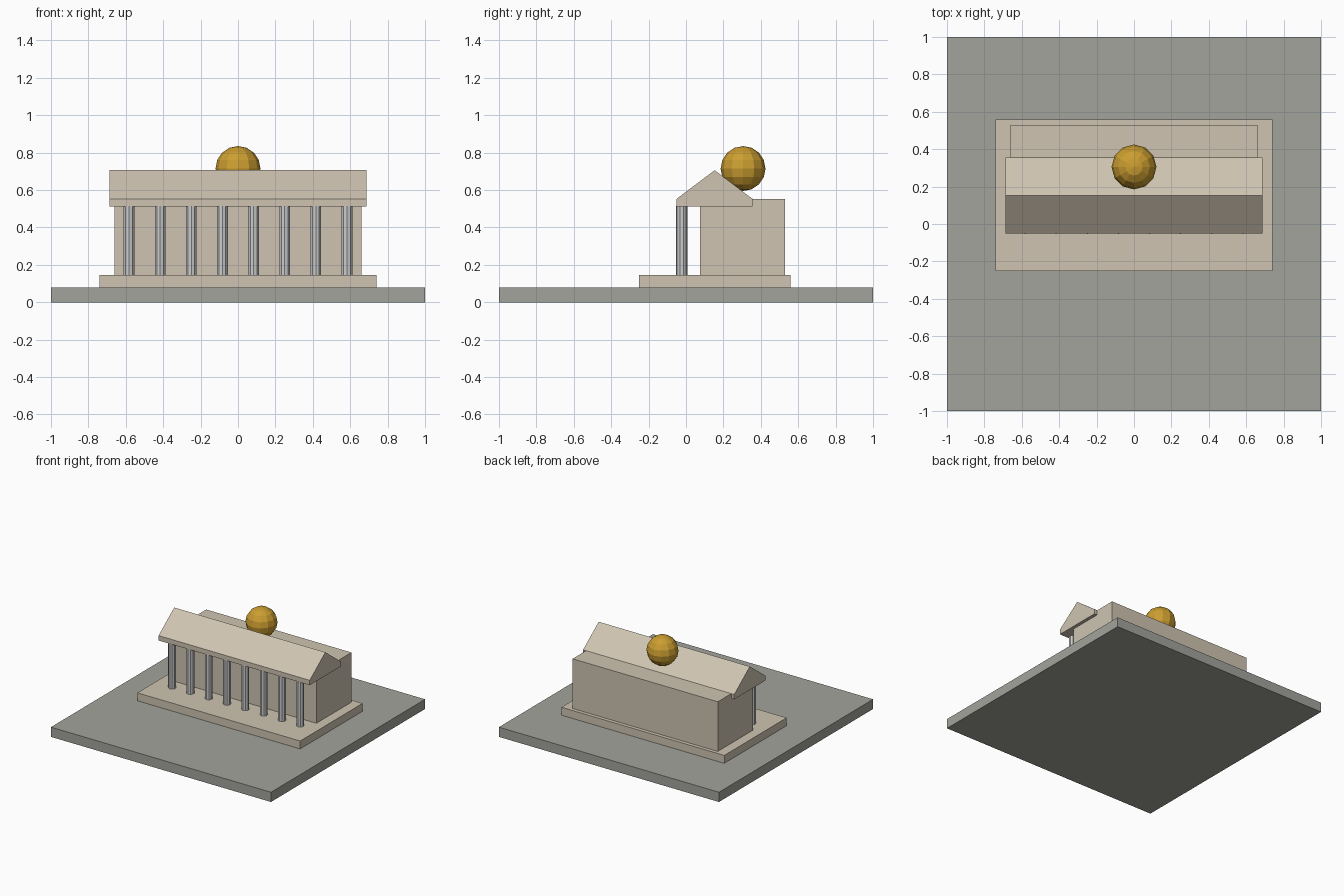
import bpy, bmesh, math

if "Cube" in bpy.data.objects:
    bpy.data.objects.remove(bpy.data.objects["Cube"])


def material(name, rgb):
    m = bpy.data.materials.new(name)
    m.diffuse_color = (*rgb, 1)
    m.use_nodes = True
    m.node_tree.nodes["Principled BSDF"].inputs["Base Color"].default_value = m.diffuse_color
    return m


stone = material("stone", (0.62, 0.55, 0.44))
paving = material("paving", (0.36, 0.37, 0.33))
marble = material("column_grey", (0.60, 0.62, 0.62))
gold = material("gold", (0.60, 0.34, 0.03))


def add(name, bm, mat, loc=(0, 0, 0)):
    bmesh.ops.recalc_face_normals(bm, faces=bm.faces)
    me = bpy.data.meshes.new(name)
    bm.to_mesh(me)
    bm.free()
    me.materials.append(mat)
    ob = bpy.data.objects.new(name, me)
    ob.location = loc
    bpy.context.collection.objects.link(ob)
    return ob


def prism(name, profile, half_x, mat):
    """Extrude a (y, z) profile symmetrically along x."""
    bm = bmesh.new()
    face = bm.faces.new([bm.verts.new((-half_x, y, z)) for y, z in profile])
    ext = bmesh.ops.extrude_face_region(bm, geom=[face], use_keep_orig=True)
    moved = [g for g in ext["geom"] if isinstance(g, bmesh.types.BMVert)]
    bmesh.ops.translate(bm, verts=moved, vec=(2 * half_x, 0, 0))
    return add(name, bm, mat)


def block(name, half_x, y0, y1, z0, z1, mat):
    return prism(name, [(y0, z0), (y1, z0), (y1, z1), (y0, z1)], half_x, mat)


# Ground slab, stepped platform and main hall
block("ground_slab", 1.0, -1.0, 1.0, 0.0, 0.08, paving)
block("platform", 0.74, -0.25, 0.56, 0.08, 0.145, stone)
block("hall", 0.66, 0.075, 0.53, 0.145, 0.553, stone)

# Gabled portico roof
prism("portico_roof", [(-0.05, 0.513), (0.355, 0.513), (0.355, 0.553),
                       (0.153, 0.706), (-0.05, 0.553)], 0.687, stone)

# Colonnade
for i in range(8):
    bm = bmesh.new()
    bmesh.ops.create_cone(bm, cap_ends=True, segments=10, radius1=0.03,
                          radius2=0.03, depth=0.37)
    add(f"column_{i + 1}", bm, marble, (-0.583 + i * 1.166 / 7, -0.023, 0.33))

# Golden ball on the roof
bm = bmesh.new()
bmesh.ops.create_uvsphere(bm, u_segments=12, v_segments=8, radius=0.12)
add("golden_ball", bm, gold, (0, 0.305, 0.715))
